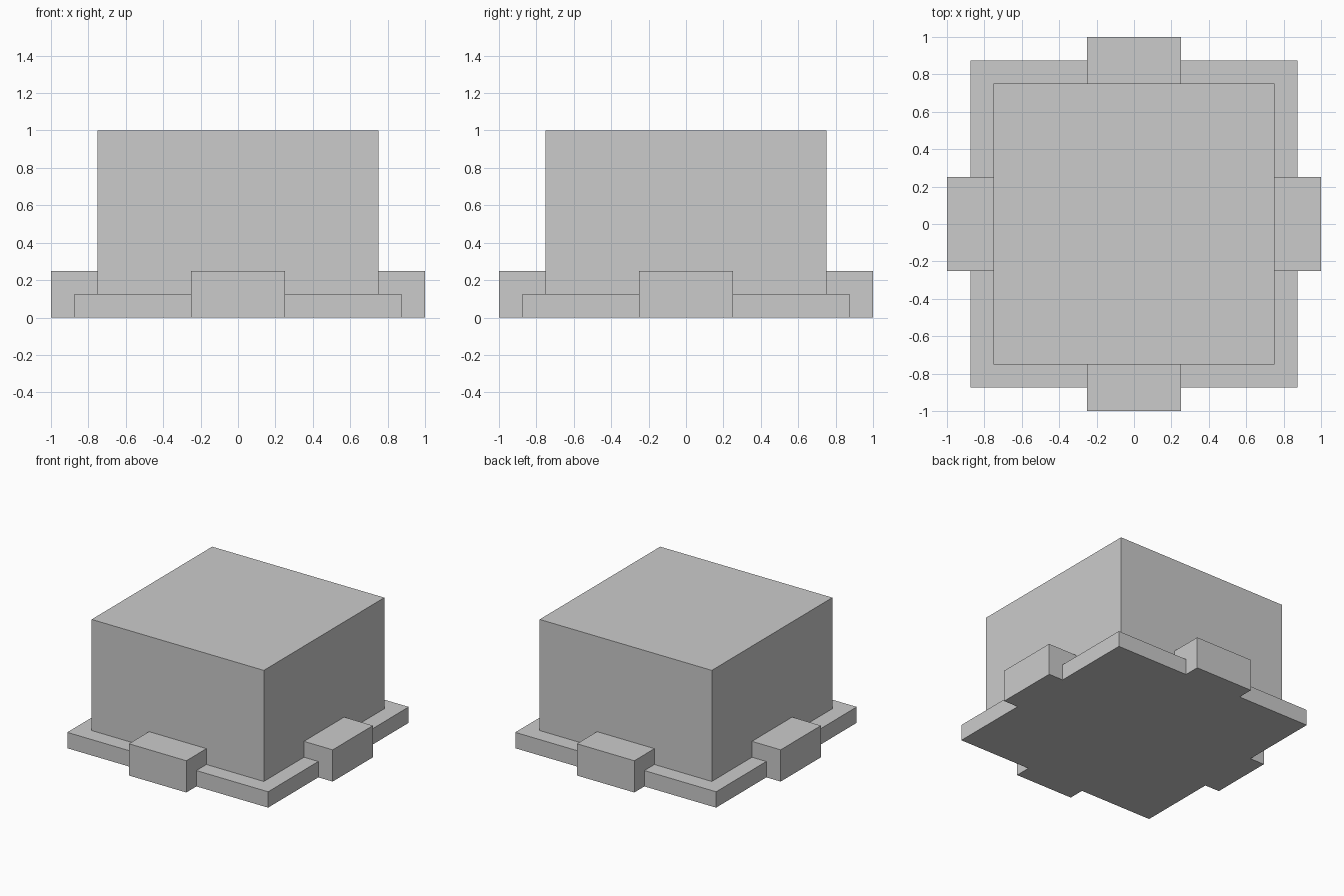
import bpy, bmesh
from math import radians
from mathutils import Matrix, Vector

if "Cube" in bpy.data.objects:
    bpy.data.objects.remove(bpy.data.objects["Cube"])

BODY, SLAB, REACH = 0.75, 0.875, 1.0   # half widths
SLAB_H, TAB_H, TOP = 0.125, 0.25, 1.0  # heights
TAB_HALF = 0.25


def extrude_profile(name, points, direction, turn=0):
    """Extrude a closed outline along a direction, then turn it about z."""
    bm = bmesh.new()
    face = bm.faces.new([bm.verts.new(p) for p in points])
    res = bmesh.ops.extrude_face_region(bm, geom=[face], use_keep_orig=True)
    moved = [g for g in res["geom"] if isinstance(g, bmesh.types.BMVert)]
    bmesh.ops.translate(bm, verts=moved, vec=Vector(direction))
    bmesh.ops.rotate(bm, verts=bm.verts, matrix=Matrix.Rotation(radians(turn), 3, 'Z'))
    bmesh.ops.recalc_face_normals(bm, faces=bm.faces)
    mesh = bpy.data.meshes.new(name)
    bm.to_mesh(mesh)
    bm.free()
    obj = bpy.data.objects.new(name, mesh)
    bpy.context.collection.objects.link(obj)
    return obj


def square_block(name, half, z0, z1):
    outline = [(-half, -half, z0), (half, -half, z0), (half, half, z0), (-half, half, z0)]
    return extrude_profile(name, outline, (0, 0, z1 - z0))


# Thin base slab and the main block standing on it
square_block("base_slab", SLAB, 0, SLAB_H)
square_block("main_block", BODY, SLAB_H, TOP)

# Four tabs, stepped underneath so they hook over the slab edge
hook = [(BODY, SLAB_H), (SLAB, SLAB_H), (SLAB, 0), (REACH, 0), (REACH, TAB_H), (BODY, TAB_H)]
for i, side in enumerate(("right", "back", "left", "front")):
    extrude_profile(f"{side}_tab", [(x, -TAB_HALF, z) for x, z in hook],
                    (0, 2 * TAB_HALF, 0), turn=90 * i)
